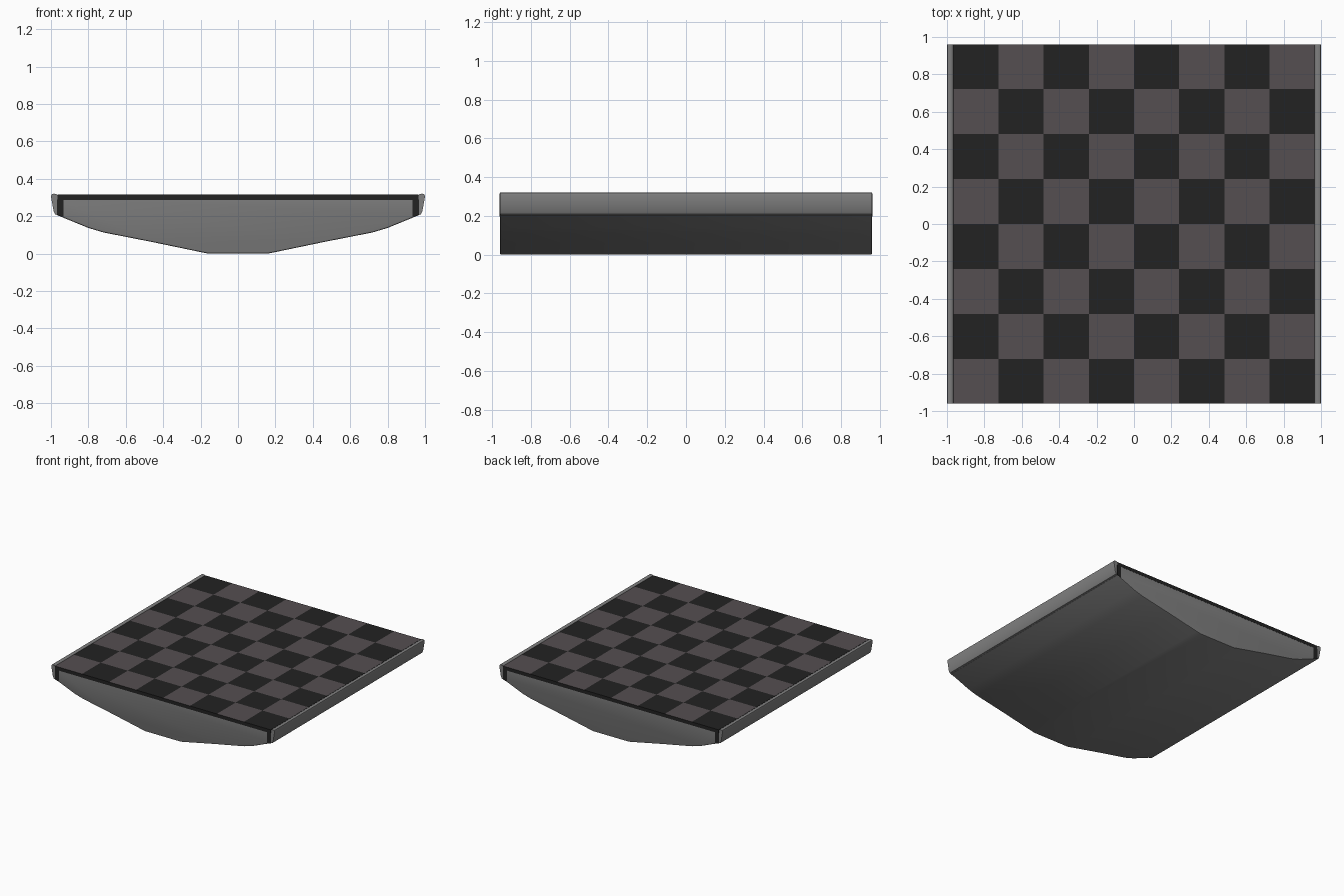
import bpy, bmesh

if "Cube" in bpy.data.objects:
    bpy.data.objects.remove(bpy.data.objects["Cube"])

def material(name, rgb):
    m = bpy.data.materials.new(name)
    m.diffuse_color = (*rgb, 1)
    m.use_nodes = True
    m.node_tree.nodes["Principled BSDF"].inputs["Base Color"].default_value = m.diffuse_color
    return m

GREY = material("mid grey", (0.215, 0.215, 0.215))
BLACK = material("near black", (0.016, 0.016, 0.016))
DIM = material("dim warm grey", (0.090, 0.077, 0.083))

def finish(name, bm, mats, smooth=None):
    bmesh.ops.recalc_face_normals(bm, faces=bm.faces)
    me = bpy.data.meshes.new(name)
    bm.to_mesh(me)
    bm.free()
    for m in mats:
        me.materials.append(m)
    ob = bpy.data.objects.new(name, me)
    bpy.context.collection.objects.link(ob)
    if smooth:
        bpy.ops.object.select_all(action='DESELECT')
        ob.select_set(True)
        bpy.context.view_layer.objects.active = ob
        bpy.ops.object.shade_smooth_by_angle(angle=smooth)
    return ob

def prism(profile, y0, y1):
    """Extrude an (x, z) profile along y."""
    bm = bmesh.new()
    f = bm.faces.new([bm.verts.new((x, y0, z)) for x, z in profile])
    r = bmesh.ops.extrude_face_region(bm, geom=[f])
    for v in r["geom"]:
        if isinstance(v, bmesh.types.BMVert):
            v.co.y = y1
    bmesh.ops.recalc_face_normals(bm, faces=bm.faces)
    return bm

L = 0.96  # half length

# hull with a keel-like underside, softened at the lower end edges
half = [(0.16, 0.0), (0.20, 0.008), (0.46, 0.062), (0.72, 0.113),
        (0.80, 0.137), (0.966, 0.205), (0.966, 0.292)]
bm = prism(half + [(-x, z) for x, z in reversed(half)], -L, L)
ends = [e for e in bm.edges
        if abs(e.verts[0].co.y - e.verts[1].co.y) < 1e-5
        and max(v.co.z for v in e.verts) < 0.21]
bmesh.ops.bevel(bm, geom=ends, offset=0.008, segments=2, affect='EDGES', profile=0.5)
finish("hull", bm, [GREY], 0.6)

# chequered board: black edge, squares alternate on the top
bm = bmesh.new()
bmesh.ops.create_grid(bm, x_segments=8, y_segments=8, size=1)
for v in bm.verts:
    v.co.x *= 0.966
    v.co.y *= L + 0.001
    v.co.z = 0.315
top = list(bm.faces)
r = bmesh.ops.extrude_face_region(bm, geom=top, use_keep_orig=True)
for v in r["geom"]:
    if isinstance(v, bmesh.types.BMVert):
        v.co.z = 0.287
for f in bm.faces:
    c = f.calc_center_median()
    if c.z > 0.31:
        i = int((c.x + 0.966) / 0.2415)
        j = int((L - c.y) / 0.24)
        f.material_index = (i + j) % 2
finish("chequered_board", bm, [BLACK, DIM])

for s, side in ((1, "right"), (-1, "left")):
    # black upright trim on both ends
    for t, end in ((1, "back"), (-1, "front")):
        bm = prism([(s * x, z) for x, z in
                    ((0.932, 0.197), (0.968, 0.207), (0.968, 0.29), (0.932, 0.29))],
                   t * (L - 0.003), t * (L + 0.001))
        finish(f"end_trim_{side}_{end}", bm, [BLACK])
    # flared side rail
    bm = prism([(s * x, z) for x, z in
                ((0.964, 0.206), (0.978, 0.21), (0.986, 0.228), (1.0, 0.305),
                 (0.996, 0.317), (0.985, 0.32), (0.973, 0.319), (0.966, 0.312))],
               -L, L)
    finish(f"side_rail_{side}", bm, [GREY], 0.8)
